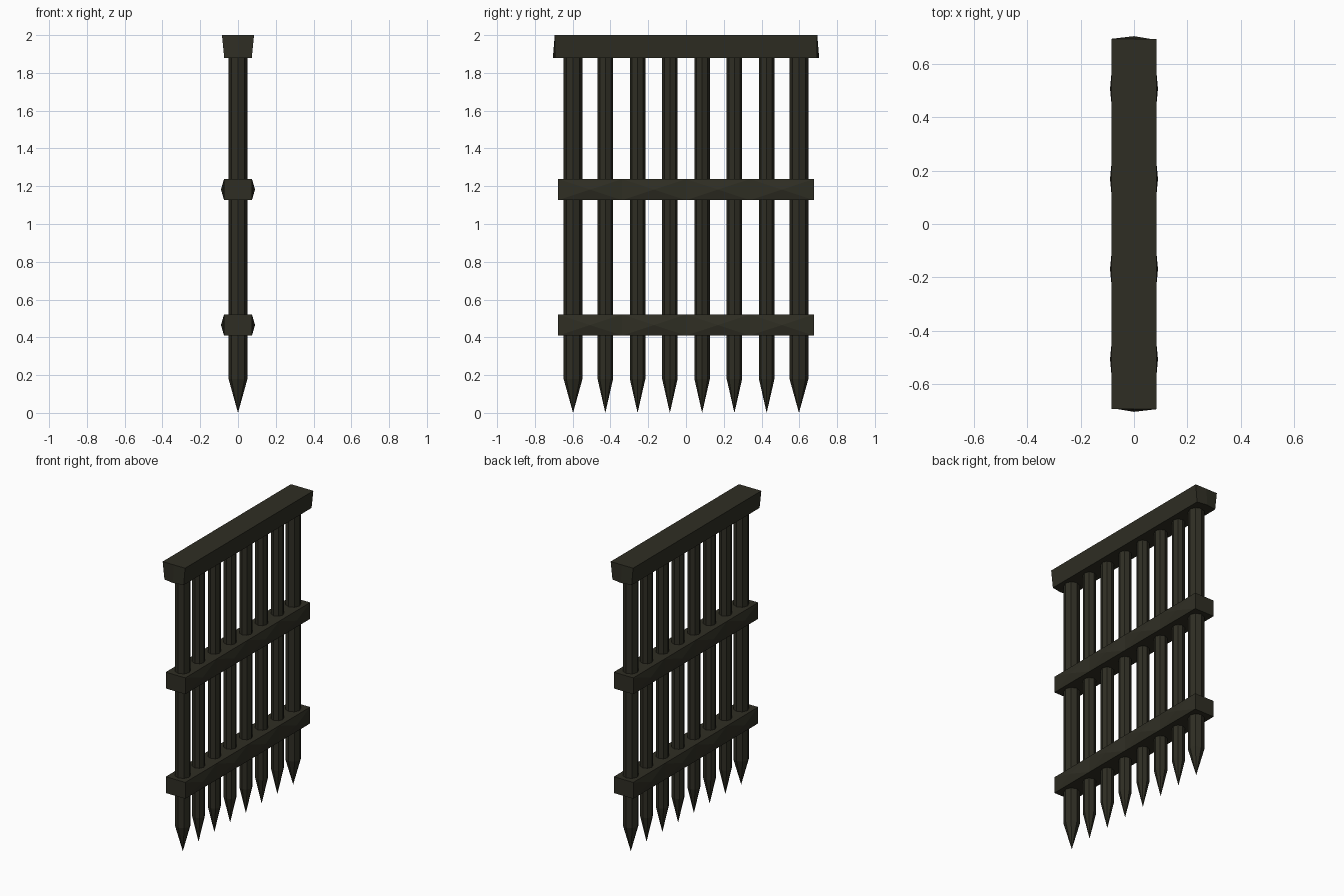
import bpy, bmesh, math

if "Cube" in bpy.data.objects:
    bpy.data.objects.remove(bpy.data.objects["Cube"])

iron = bpy.data.materials.new("dark iron")
iron.diffuse_color = (0.028, 0.027, 0.017, 1)
iron.use_nodes = True
iron.node_tree.nodes["Principled BSDF"].inputs["Base Color"].default_value = iron.diffuse_color


def finish(bm, name):
    bmesh.ops.recalc_face_normals(bm, faces=bm.faces)
    me = bpy.data.meshes.new(name)
    bm.to_mesh(me)
    bm.free()
    me.materials.append(iron)
    ob = bpy.data.objects.new(name, me)
    bpy.context.collection.objects.link(ob)
    return ob


def add_bar(name, y, r):
    # octagonal upright with a pointed foot
    bm = bmesh.new()
    rings = []
    for z in (0.18, 1.90):
        rings.append([bm.verts.new((r * math.cos(i * math.pi / 4),
                                    y + r * math.sin(i * math.pi / 4), z)) for i in range(8)])
    tip = bm.verts.new((0, y, 0))
    low, high = rings
    bm.faces.new(high)
    for i in range(8):
        j = (i + 1) % 8
        bm.faces.new((low[i], low[j], high[j], high[i]))
        bm.faces.new((low[j], low[i], tip))
    finish(bm, name)


def add_rail(name, z):
    # cross rail: four panels per side, each poked out to a shallow pyramid
    bm = bmesh.new()
    sections = []
    for k in range(5):
        y = -0.677 + k * 0.677 / 2
        sections.append([bm.verts.new((x, y, z + dz)) for x, dz in
                         ((-0.074, -0.056), (0.074, -0.056), (0.074, 0.056), (-0.074, 0.056))])
    bm.faces.new(sections[0])
    bm.faces.new(sections[-1])
    sides = []
    for a, b in zip(sections, sections[1:]):
        for i in range(4):
            j = (i + 1) % 4
            f = bm.faces.new((a[i], a[j], b[j], b[i]))
            if i in (1, 3):
                sides.append(f)
    poked = bmesh.ops.poke(bm, faces=sides)
    for v in poked["verts"]:
        v.co.x = math.copysign(0.09, v.co.x)
    finish(bm, name)


def add_top_beam():
    # top beam: narrows downwards, ends come to a slight point at the bottom
    bm = bmesh.new()
    top = [(0.085, 0.695), (0, 0.695), (-0.085, 0.695), (-0.085, -0.695), (0, -0.695), (0.085, -0.695)]
    bottom = [(0.073, 0.693), (0, 0.705), (-0.073, 0.693), (-0.073, -0.693), (0, -0.705), (0.073, -0.693)]
    t = [bm.verts.new((x, y, 2.0)) for x, y in top]
    b = [bm.verts.new((x, y, 1.88)) for x, y in bottom]
    bm.faces.new(t)
    bm.faces.new(b)
    for i in range(6):
        j = (i + 1) % 6
        bm.faces.new((b[i], b[j], t[j], t[i]))
    finish(bm, "top_beam")


# Eight uprights, the outer two thicker
for n in range(8):
    add_bar(f"upright_bar_{n + 1}", -0.598 + n * 1.196 / 7, 0.05 if n in (0, 7) else 0.041)

add_rail("lower_rail", 0.465)
add_rail("middle_rail", 1.182)
add_top_beam()
